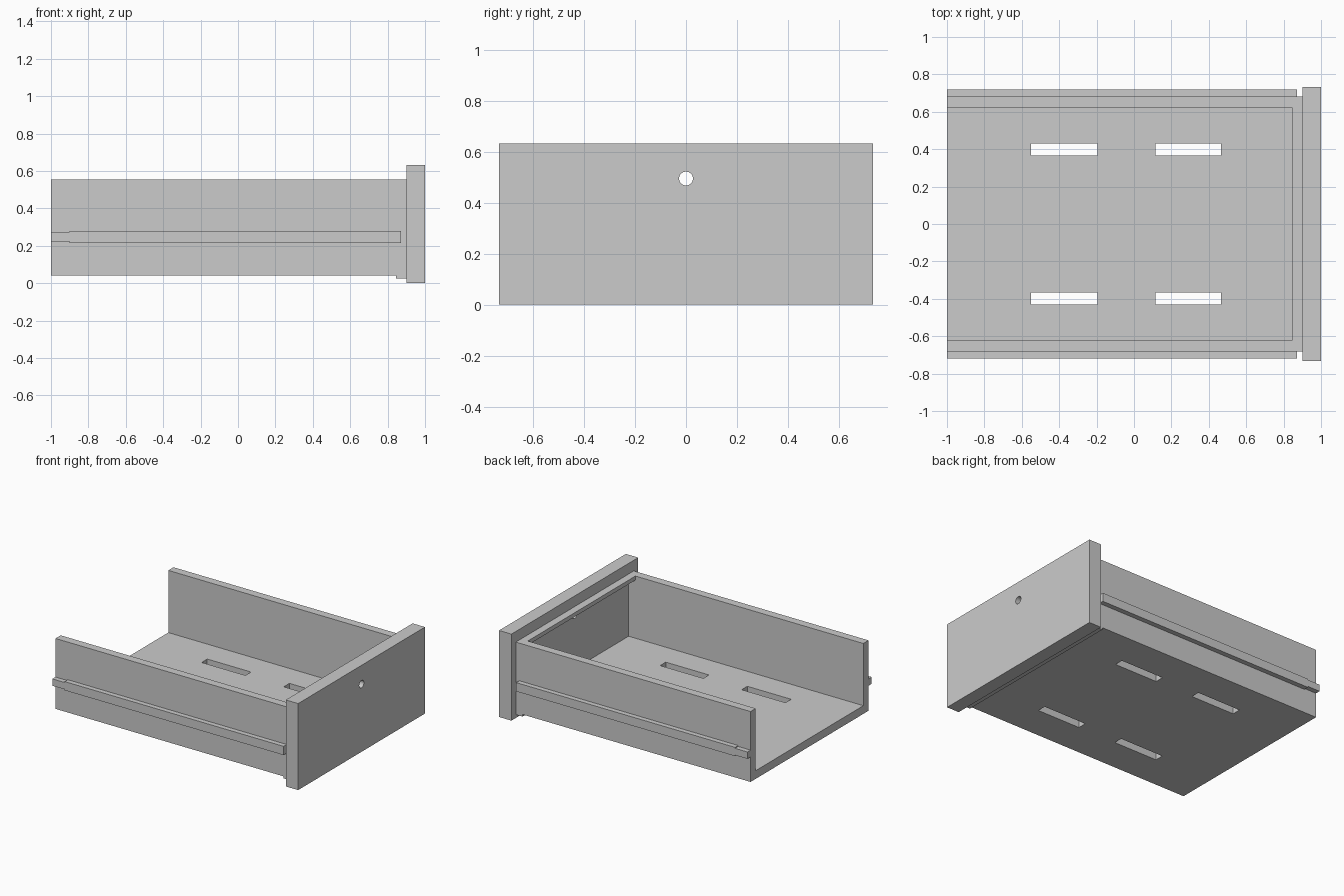
import bpy
import bmesh
import math
from mathutils import Vector

cube = bpy.data.objects.get("Cube")
if cube:
    bpy.data.objects.remove(cube, do_unlink=True)

grey = bpy.data.materials.new("plain grey")
grey.use_nodes = True
colour = (0.6, 0.6, 0.6, 1)
grey.diffuse_color = colour
grey.node_tree.nodes["Principled BSDF"].inputs["Base Color"].default_value = colour


def add_object(name, bm):
    bmesh.ops.recalc_face_normals(bm, faces=bm.faces)
    mesh = bpy.data.meshes.new(name)
    bm.to_mesh(mesh)
    bm.free()
    mesh.materials.append(grey)
    obj = bpy.data.objects.new(name, mesh)
    bpy.context.scene.collection.objects.link(obj)
    return obj


def box(name, x, y, z):
    """Box from (min, max) pairs."""
    bm = bmesh.new()
    bmesh.ops.create_cube(bm, size=1)
    for v in bm.verts:
        v.co = Vector([r[0] if c < 0 else r[1] for c, r in zip(v.co, (x, y, z))])
    return add_object(name, bm)


def prism(name, points, axis, start, depth):
    """Extrude a flat outline along x (axis 0) or y (axis 1)."""
    bm = bmesh.new()
    verts = []
    for a, z in points:
        verts.append(bm.verts.new((start, a, z) if axis == 0 else (a, start, z)))
    face = bm.faces.new(verts)
    moved = bmesh.ops.extrude_face_region(bm, geom=[face])["geom"]
    step = Vector((depth, 0, 0) if axis == 0 else (0, depth, 0))
    for item in moved:
        if isinstance(item, bmesh.types.BMVert):
            item.co += step
    return add_object(name, bm)


def cut(target, cutters):
    """Cut the holes, bake the result and drop the cutters."""
    for cutter in cutters:
        mod = target.modifiers.new("cut", "BOOLEAN")
        mod.operation = "DIFFERENCE"
        mod.solver = "EXACT"
        mod.object = cutter
    bpy.context.view_layer.update()
    graph = bpy.context.evaluated_depsgraph_get()
    baked = bpy.data.meshes.new_from_object(target.evaluated_get(graph))
    target.modifiers.clear()
    target.data = baked
    for cutter in cutters:
        bpy.data.objects.remove(cutter, do_unlink=True)


OUTER, INNER = 0.682, 0.622
BACK, JOINT, LIP = -1, 0.9, 0.845
BASE, FLOOR, TOP = 0.04, 0.1, 0.555

# Tray: channel section with floor and two side walls, open at the back
half = [(OUTER, BASE), (OUTER, TOP), (INNER, TOP), (INNER, FLOOR)]
section = half + [(-y, z) for y, z in reversed(half)]
tray = prism("drawer_tray", section, 0, BACK, JOINT - BACK)

# Four slots through the floor
slots = []
for x in ((-0.55, -0.195), (0.115, 0.465)):
    for y in ((0.365, 0.43), (-0.43, -0.365)):
        slots.append(box("slot_cutter", x, y, (0, 0.2)))
cut(tray, slots)

# Front panel with a round handle hole
panel = box("front_panel", (JOINT, 1), (-0.733, 0.733), (0, 0.633))
circle = [(0.027 * math.cos(math.tau * i / 32), 0.495 + 0.027 * math.sin(math.tau * i / 32))
          for i in range(32)]
cut(panel, [prism("hole_cutter", circle, 0, 0.8, 0.3)])

# Joining strips behind the panel, above and below the tray
box("upper_strip", (LIP, JOINT), (-INNER, INNER), (0.525, TOP))
box("lower_strip", (LIP, JOINT), (-OUTER, OUTER), (0.025, BASE))

# Side runners, narrowed at the back end
upper = [(BACK, 0.025), (-0.9, 0.025), (-0.9, 0.032), (0.872, 0.032)]
outline = [(x, 0.248 + h) for x, h in upper] + [(x, 0.248 - h) for x, h in reversed(upper)]
for name, side in (("left_runner", 1), ("right_runner", -1)):
    prism(name, outline, 1, side * OUTER, side * 0.036)
